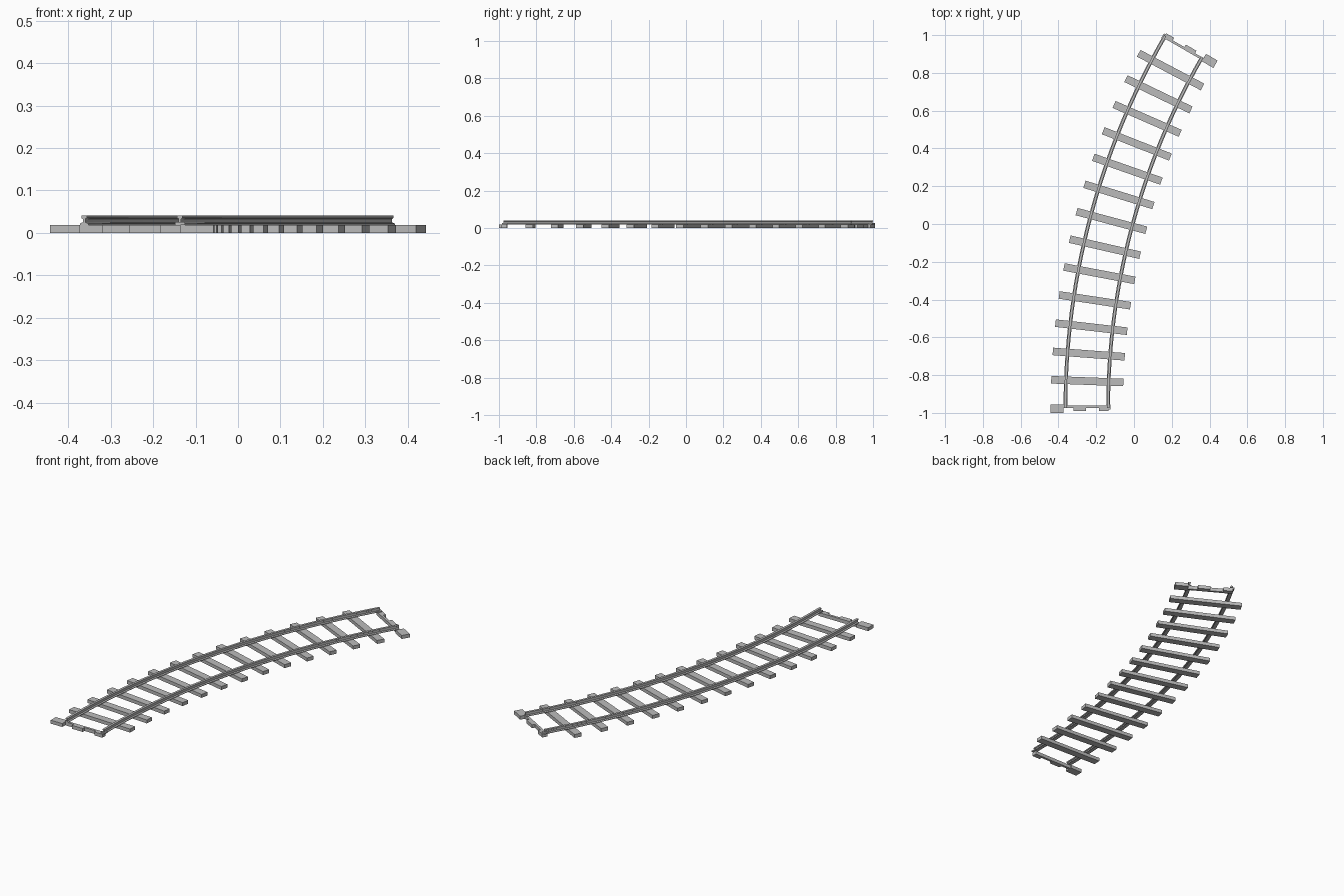
import bpy
import math

cube = bpy.data.objects.get("Cube")
if cube:
    bpy.data.objects.remove(cube, do_unlink=True)

# Layout of the curved centre line
RADIUS = 3.83
SWEEP = math.radians(30)
START_X, START_Y = -0.25, -0.975
GAUGE = 0.113
SPACES = 14
TIE_TOP = 0.019

grey = bpy.data.materials.new("track grey")
grey.use_nodes = True
colour = (0.5, 0.5, 0.5, 1)
grey.diffuse_color = colour
grey.node_tree.nodes["Principled BSDF"].inputs["Base Color"].default_value = colour


def on_track(angle, across, along, z):
    """Point offset sideways and lengthwise from the centre line."""
    r = RADIUS - across
    x = START_X + RADIUS - r * math.cos(angle) + along * math.sin(angle)
    y = START_Y + r * math.sin(angle) + along * math.cos(angle)
    return (x, y, z)


def make_object(name, verts, faces):
    mesh = bpy.data.meshes.new(name)
    mesh.from_pydata(verts, [], faces)
    mesh.materials.append(grey)
    mesh.validate()
    obj = bpy.data.objects.new(name, mesh)
    bpy.context.collection.objects.link(obj)
    return obj


def sweep(name, rings):
    """Skin a closed solid through rings of equal size."""
    n = len(rings[0])
    verts = [p for ring in rings for p in ring]
    faces = [tuple(range(n)), tuple(reversed(range(len(verts) - n, len(verts))))]
    for k in range(len(rings) - 1):
        for i in range(n):
            a, b = k * n + i, k * n + (i + 1) % n
            faces.append((a, a + n, b + n, b))
    return make_object(name, verts, faces)


def block(name, angle, u0, u1, v0, v1, z0=0.0, z1=TIE_TOP):
    section = [(u0, z0), (u1, z0), (u1, z1), (u0, z1)]
    return sweep(name, [[on_track(angle, u, v, z) for u, z in section]
                        for v in (v0, v1)])


# Rails: foot, narrow web and head swept along the arc
half = [(0.010, 0.019), (0.010, 0.022), (0.003, 0.025),
        (0.003, 0.033), (0.0065, 0.035), (0.0065, 0.041)]
profile = half + [(-u, z) for u, z in reversed(half)]
profile.reverse()
for name, side in (("left_rail", 1), ("right_rail", -1)):
    steps = SPACES * 2
    sweep(name, [[on_track(SWEEP * k / steps, side * GAUGE + u, 0, z)
                  for u, z in reversed(profile)] for k in range(steps + 1)])

# Full sleepers
for i in range(1, SPACES):
    block(f"sleeper_{i}", SWEEP * i / SPACES, -0.191, 0.191, -0.02, 0.02)

# Interlocking half sleepers, the far end turned half way round
for end, angle, s in (("front", 0, 1), ("back", SWEEP, -1)):
    def end_block(name, u0, u1, v0, v1, z0=0.0, z1=TIE_TOP):
        us, vs = sorted((s * u0, s * u1)), sorted((s * v0, s * v1))
        block(f"{end}_{name}", angle, *us, *vs, z0, z1)

    end_block("outer_stub", -0.193, -0.122, -0.025, 0.02)
    end_block("tie_bar", -0.122, 0.115, 0.001, 0.014)
    end_block("middle_tab", -0.07, -0.005, -0.014, 0.001)
    end_block("side_tab", 0.066, 0.115, -0.014, 0.001)
    end_block("rail_joiner", GAUGE - 0.012, GAUGE + 0.012, -0.008, 0.02,
              TIE_TOP, 0.026)
